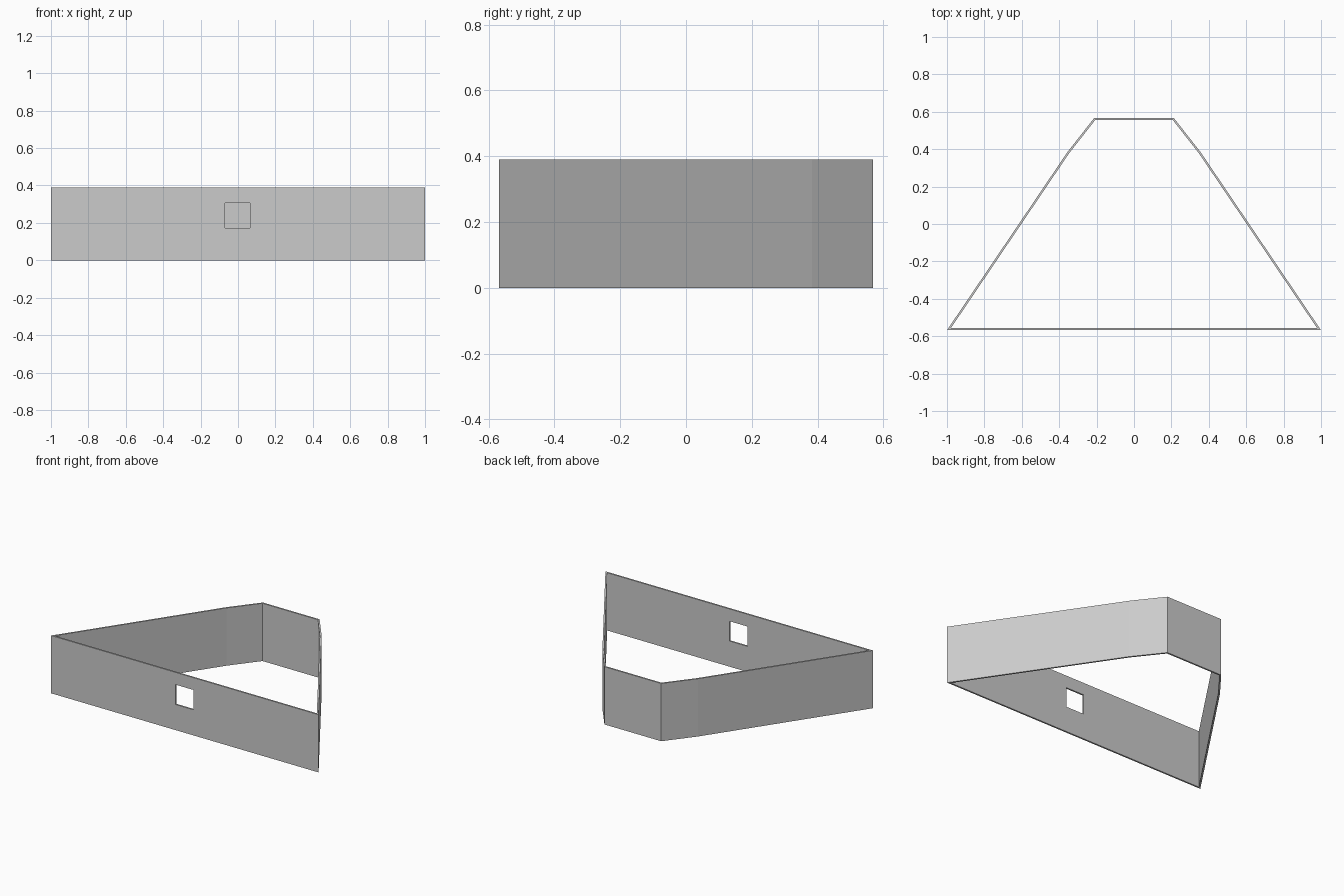
import bpy, bmesh
from mathutils import Vector

if "Cube" in bpy.data.objects:
    bpy.data.objects.remove(bpy.data.objects["Cube"])

HEIGHT, WALL = 0.39, 0.011

# Right half of the floor outline, front to back, mirrored to the left
half = [(1.0, -0.568), (0.357, 0.383), (0.212, 0.568)]
outer = [Vector(p) for p in half + [(-x, y) for x, y in reversed(half)]]


def inset(points, dist):
    """Mitred inward offset of a counter-clockwise outline."""
    result = []
    for i, p in enumerate(points):
        a = (p - points[i - 1]).normalized()
        b = (points[(i + 1) % len(points)] - p).normalized()
        na, nb = Vector((-a.y, a.x)), Vector((-b.y, b.x))
        result.append(p + (na + nb) * dist / (1 + na.dot(nb)))
    return result


def make_object(name, bm):
    bmesh.ops.recalc_face_normals(bm, faces=bm.faces)
    mesh = bpy.data.meshes.new(name)
    bm.to_mesh(mesh)
    bm.free()
    obj = bpy.data.objects.new(name, mesh)
    bpy.context.collection.objects.link(obj)
    return obj


# Thin wall ring, open at top and bottom
bm = bmesh.new()
inner = inset(outer, WALL)
rings = [[bm.verts.new((p.x, p.y, z)) for p in loop]
         for loop, z in ((outer, 0), (outer, HEIGHT), (inner, HEIGHT), (inner, 0))]
n = len(outer)
for r in range(4):
    a, b = rings[r], rings[(r + 1) % 4]
    for i in range(n):
        j = (i + 1) % n
        bm.faces.new((a[i], a[j], b[j], b[i]))
walls = make_object("enclosure_walls", bm)

# Square window through the front wall
bm = bmesh.new()
bmesh.ops.create_cube(bm, size=1)
bmesh.ops.scale(bm, vec=(0.134, 0.1, 0.134), verts=bm.verts)
bmesh.ops.translate(bm, vec=(-0.002, -0.565, 0.24), verts=bm.verts)
cutter = make_object("window_cutter", bm)
cutter.hide_render = True
cutter.display_type = 'WIRE'

cut = walls.modifiers.new("window", 'BOOLEAN')
cut.operation = 'DIFFERENCE'
cut.solver = 'EXACT'
cut.object = cutter
